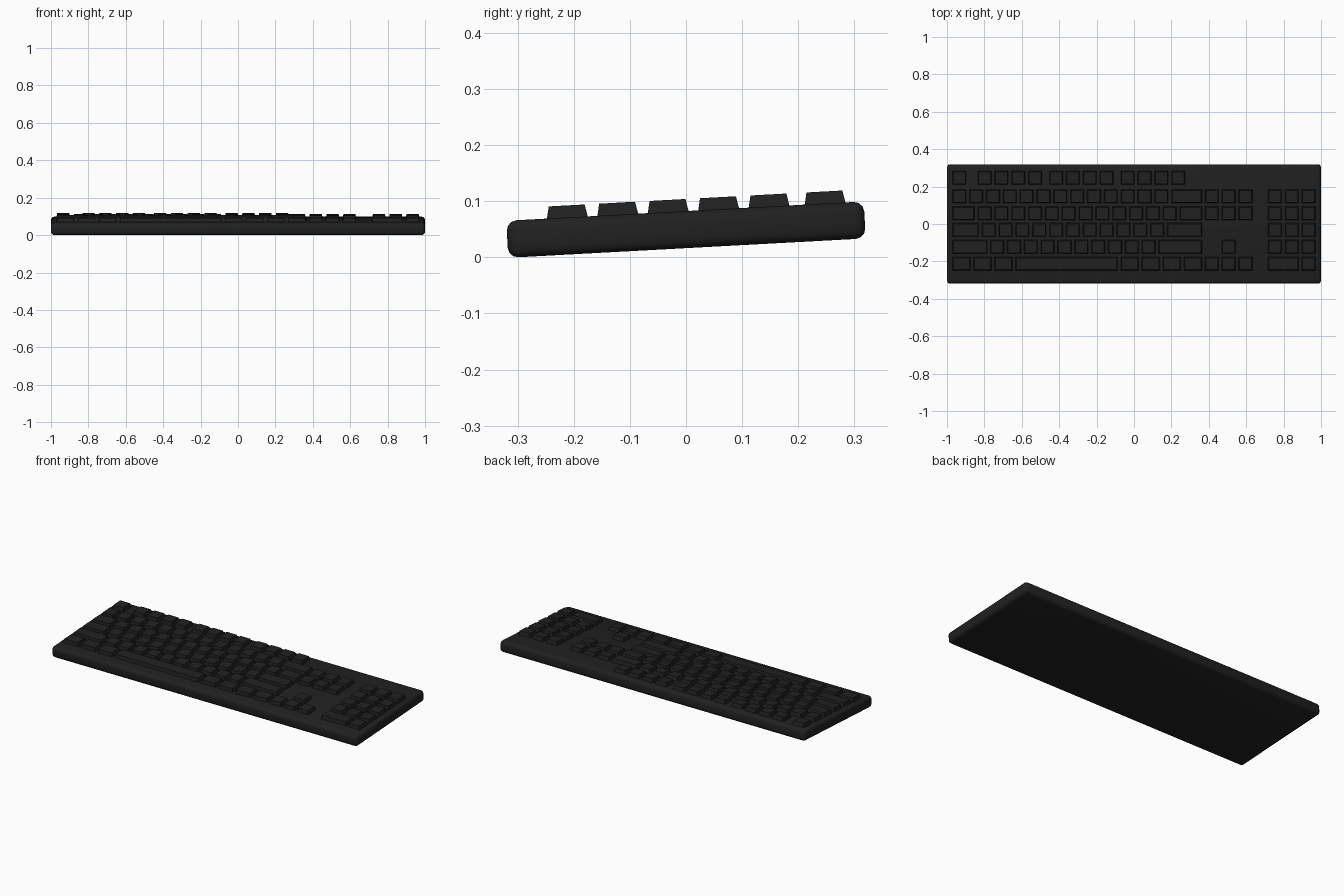
import bpy
import bmesh
import math
from mathutils import Matrix, Vector

old = bpy.data.objects.get("Cube")
if old:
    bpy.data.objects.remove(old, do_unlink=True)

UNIT = 0.09           # key pitch
GAP = 0.016           # space between keys
LEFT = -0.979         # left edge of the key field
THICK = 0.066         # case thickness
TILT = Matrix.Translation((0, 0, 0.0495)) @ Matrix.Rotation(math.radians(3.1), 4, 'X')


def material(name, value):
    mat = bpy.data.materials.new(name)
    mat.use_nodes = True
    colour = (value, value, value, 1)
    mat.diffuse_color = colour
    mat.node_tree.nodes["Principled BSDF"].inputs["Base Color"].default_value = colour
    return mat


def finish(name, bm, mat):
    bmesh.ops.recalc_face_normals(bm, faces=bm.faces)
    bm.transform(TILT)
    mesh = bpy.data.meshes.new(name)
    bm.to_mesh(mesh)
    bm.free()
    mesh.materials.append(mat)
    obj = bpy.data.objects.new(name, mesh)
    bpy.context.collection.objects.link(obj)
    return obj


def add_key(bm, x, y, width):
    """Tapered keycap whose left slot edge is at x."""
    half_w, half_d = (width * UNIT - GAP) / 2, (UNIT - GAP) / 2
    middle = x + width * UNIT / 2
    rings = []
    for z, inset in ((THICK / 2 - 0.003, 0), (THICK / 2 + 0.0215, 0.005)):
        w, d = half_w - inset, half_d - inset
        rings.append([bm.verts.new((middle + sx * w, y + sy * d, z))
                      for sx, sy in ((-1, -1), (1, -1), (1, 1), (-1, 1))])
    low, high = rings
    bm.faces.new(low[::-1])
    bm.faces.new(high)
    for i in range(4):
        j = (i + 1) % 4
        bm.faces.new((low[i], low[j], high[j], high[i]))


def add_keys(name, rows):
    """Each row is (y, start in units, list of key widths)."""
    bm = bmesh.new()
    for y, start, widths in rows:
        x = LEFT + start * UNIT
        for width in widths:
            add_key(bm, x, y, width)
            x += width * UNIT
    return finish(name, bm, key_mat)


case_mat = material("case black", 0.015)
key_mat = material("key black", 0.015)

# Case: rounded slab, raised at the back
bm = bmesh.new()
bmesh.ops.create_cube(bm, size=1)
bmesh.ops.scale(bm, vec=Vector((2, 0.638, THICK)), verts=bm.verts)
bmesh.ops.bevel(bm, geom=bm.edges[:], offset=0.018, segments=3, profile=0.5, affect='EDGES')
case = finish("case", bm, case_mat)
bpy.context.view_layer.objects.active = case
case.select_set(True)
bpy.ops.object.shade_smooth_by_angle(angle=math.radians(35))
case.select_set(False)

# Row centres, front to back
bottom, shift, home, upper, number = [-0.21 + i * UNIT for i in range(5)]
function = 0.25

add_keys("function_keys", [(function, 0, [1])] +
         [(function, start, [1] * 4) for start in (1.5, 5.75, 10)])
add_keys("main_keys", [
    (number, 0, [1] * 13 + [2]),
    (upper, 0, [1.5] + [1] * 12 + [1.5]),
    (home, 0, [1.75] + [1] * 11 + [2.25]),
    (shift, 0, [2.25] + [1] * 10 + [2.75]),
    (bottom, 0, [1.25] * 3 + [6.25] + [1.25] * 4),
])
add_keys("navigation_keys", [(y, 15, [1] * 3) for y in (number, upper)])
add_keys("arrow_keys", [(shift, 16, [1]), (bottom, 15, [1] * 3)])
add_keys("number_pad_keys", [(y, 18.75, [1] * 3) for y in (number, upper, home, shift)] +
         [(bottom, 18.75, [2, 1])])
